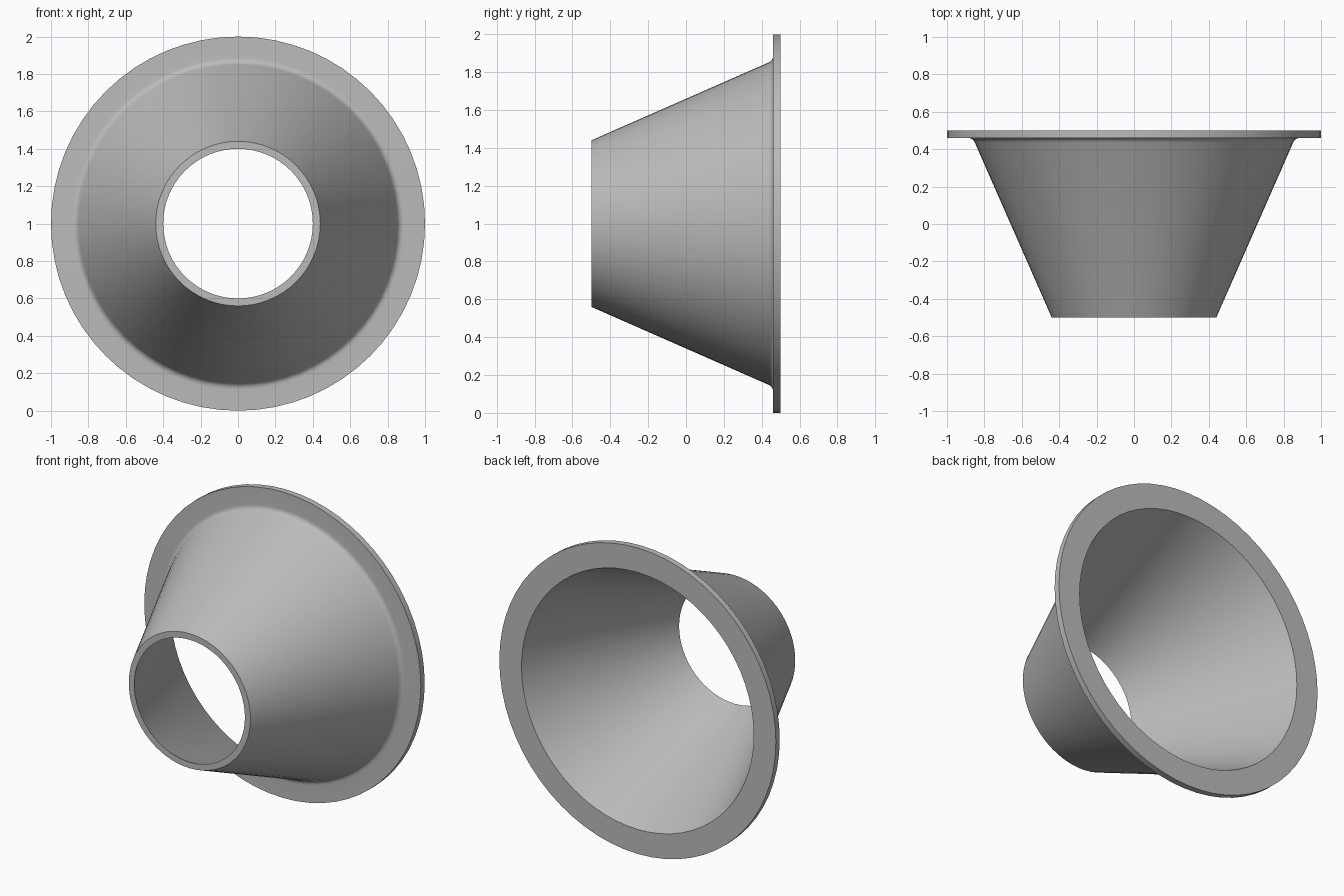
import bpy, bmesh
from math import radians, tau
from mathutils import Vector, Matrix

cube = bpy.data.objects.get("Cube")
if cube:
    bpy.data.objects.remove(cube, do_unlink=True)

SIDES = 64

# Plain grey finish
grey = bpy.data.materials.new("grey")
grey.use_nodes = True
colour = (0.5, 0.5, 0.5, 1)
grey.diffuse_color = colour
grey.node_tree.nodes["Principled BSDF"].inputs["Base Color"].default_value = colour


def fillet(start, corner, end, steps=6):
    """Rounded corner as a list of (radius, y) points."""
    a, b, c = map(Vector, (start, corner, end))
    ts = [i / steps for i in range(steps + 1)]
    return [tuple(a * (1 - t) ** 2 + b * 2 * t * (1 - t) + c * t * t) for t in ts]


# Wall section as (radius, y): nozzle lip, outer cone, fillet, flange, inner cone
profile = [(0.40, -0.5), (0.44, -0.5)]
profile += fillet((0.851, 0.435), (0.862, 0.46), (0.888, 0.46))
profile += [(1.0, 0.46), (1.0, 0.5), (0.84, 0.5)]

# Sweep the closed section around the horizontal axis
bm = bmesh.new()
rings = []
for i in range(SIDES):
    turn = Matrix.Rotation(tau * i / SIDES, 3, 'Y')
    rings.append([bm.verts.new(turn @ Vector((r, y, 0)) + Vector((0, 0, 1)))
                  for r, y in profile])
n = len(profile)
for i in range(SIDES):
    a, b = rings[i], rings[(i + 1) % SIDES]
    for j in range(n):
        k = (j + 1) % n
        bm.faces.new((a[j], a[k], b[k], b[j]))
bmesh.ops.recalc_face_normals(bm, faces=bm.faces)

mesh = bpy.data.meshes.new("flanged_cone")
bm.to_mesh(mesh)
bm.free()
mesh.materials.append(grey)
cone = bpy.data.objects.new("flanged_cone", mesh)
bpy.context.collection.objects.link(cone)

# Smooth curved walls, crisp rims
bpy.ops.object.select_all(action='DESELECT')
cone.select_set(True)
bpy.context.view_layer.objects.active = cone
bpy.ops.object.shade_smooth_by_angle(angle=radians(30))
